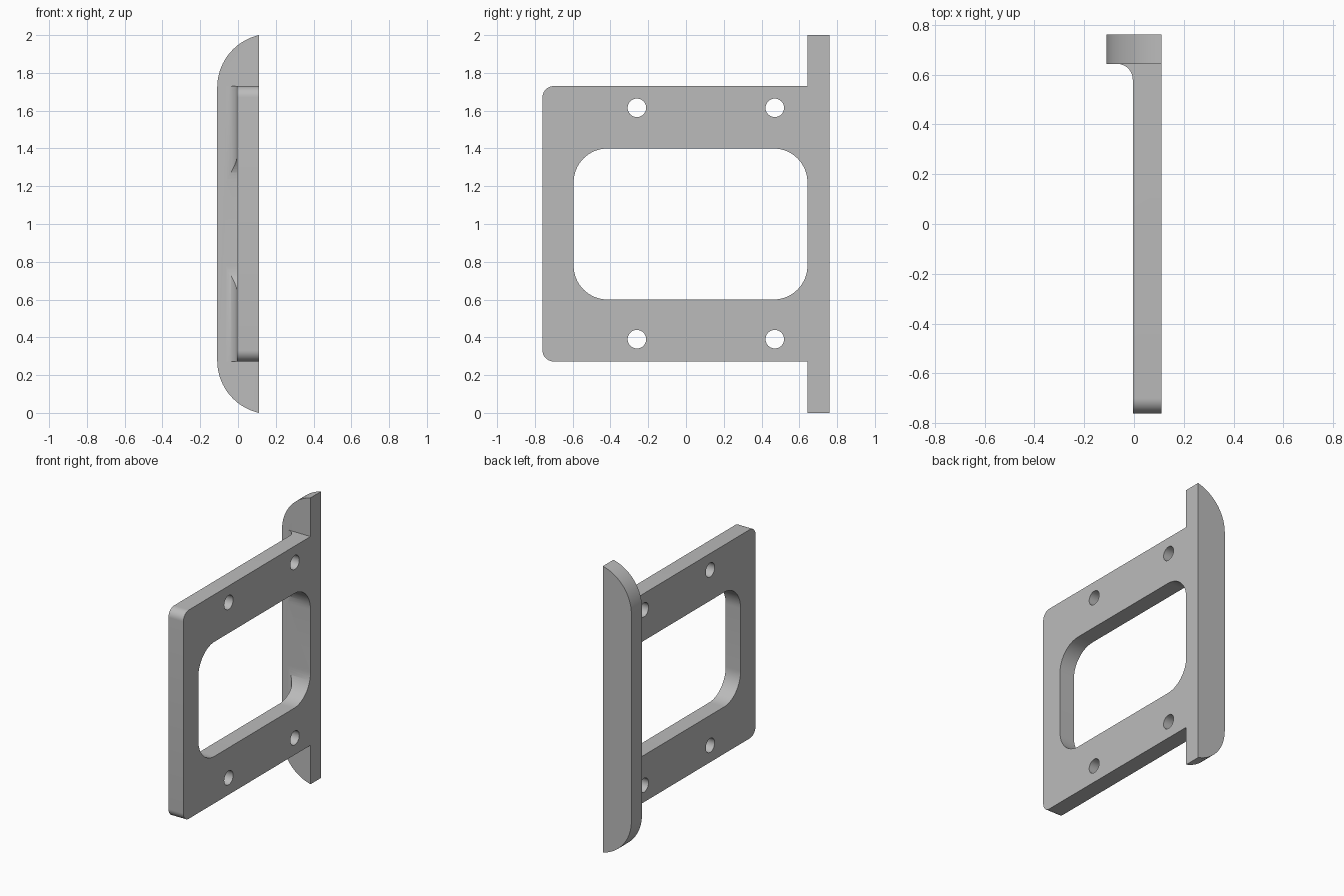
import bpy, bmesh
from math import sin, cos, pi, atan2
from mathutils import Vector

cube = bpy.data.objects.get("Cube")
if cube:
    bpy.data.objects.remove(cube, do_unlink=True)

grey = bpy.data.materials.new("plain grey")
grey.use_nodes = True
grey.diffuse_color = (0.5, 0.5, 0.5, 1)
grey.node_tree.nodes["Principled BSDF"].inputs["Base Color"].default_value = grey.diffuse_color


def arc(cx, cy, r, start, end, steps=16):
    angles = [start + (end - start) * i / steps for i in range(steps + 1)]
    return [(cx + r * cos(a), cy + r * sin(a)) for a in angles]


def prism(name, points, place, depth):
    """Extrude a flat outline; place maps an outline point to 3D."""
    bm = bmesh.new()
    face = bm.faces.new([bm.verts.new(place(*p)) for p in points])
    ext = bmesh.ops.extrude_face_region(bm, geom=[face])
    moved = [v for v in ext["geom"] if isinstance(v, bmesh.types.BMVert)]
    bmesh.ops.translate(bm, verts=moved, vec=Vector(depth))
    bmesh.ops.recalc_face_normals(bm, faces=bm.faces)
    mesh = bpy.data.meshes.new(name)
    bm.to_mesh(mesh)
    bm.free()
    mesh.materials.append(grey)
    obj = bpy.data.objects.new(name, mesh)
    bpy.context.collection.objects.link(obj)
    return obj


def combine(target, other, operation):
    mod = target.modifiers.new(operation, "BOOLEAN")
    mod.operation, mod.object, mod.solver = operation, other, "EXACT"
    bpy.context.view_layer.objects.active = target
    bpy.ops.object.modifier_apply(modifier=mod.name)
    bpy.data.objects.remove(other, do_unlink=True)


side, inner = 0.11, -0.005       # outer and inner plate faces
front, flange_y, back = -0.76, 0.643, 0.76
low, high = 0.272, 1.73

# Plate with a fillet where it meets the flange
r = 0.063
outline = [(side, front), (side, 0.7), (inner - r, 0.7)]
outline += arc(inner - r, flange_y - r, r, pi / 2, 0) + [(inner, front)]
bracket = prism("mounting_bracket", outline, lambda x, y: (x, y, low), (0, 0, high - low))

# Rounded front corners
bm = bmesh.new()
bm.from_mesh(bracket.data)
corners = [e for e in bm.edges
           if all(abs(v.co.y - front) < 1e-4 for v in e.verts)
           and abs(e.verts[0].co.z - e.verts[1].co.z) < 1e-4]
bmesh.ops.bevel(bm, geom=corners, offset=0.06, segments=10, profile=0.5, affect="EDGES")
bm.to_mesh(bracket.data)
bm.free()


def across(y, z):
    return (-0.3, y, z)


# Rounded window
r, y0, y1, z0, z1 = 0.18, -0.595, flange_y, 0.6, 1.4
window = []
for i, (cy, cz) in enumerate([(y1 - r, z1 - r), (y0 + r, z1 - r),
                              (y0 + r, z0 + r), (y1 - r, z0 + r)]):
    window += arc(cy, cz, r, i * pi / 2, (i + 1) * pi / 2)
combine(bracket, prism("window_cutter", window, across, (0.6, 0, 0)), "DIFFERENCE")

# Screw holes
for y in (-0.26, 0.47):
    for z in (0.39, 1.615):
        hole = arc(y, z, 0.049, 0, 2 * pi, 40)[:-1]
        combine(bracket, prism("hole_cutter", hole, across, (0.6, 0, 0)), "DIFFERENCE")

# Flange with curved ends
r, zc = 0.284, 0.277
cx = -side + r
tip = atan2(zc, cx - side)
lower = arc(cx, zc, r, pi, pi + tip, 24)
lower[-1] = (side, 0)
upper = [(x, 2 - z) for x, z in reversed(lower)]
flange = prism("flange", lower + upper, lambda x, z: (x, flange_y, z), (0, back - flange_y, 0))
combine(bracket, flange, "UNION")

bpy.ops.object.select_all(action="DESELECT")
bracket.select_set(True)
bpy.context.view_layer.objects.active = bracket
bpy.ops.object.shade_smooth_by_angle(angle=pi / 6)
